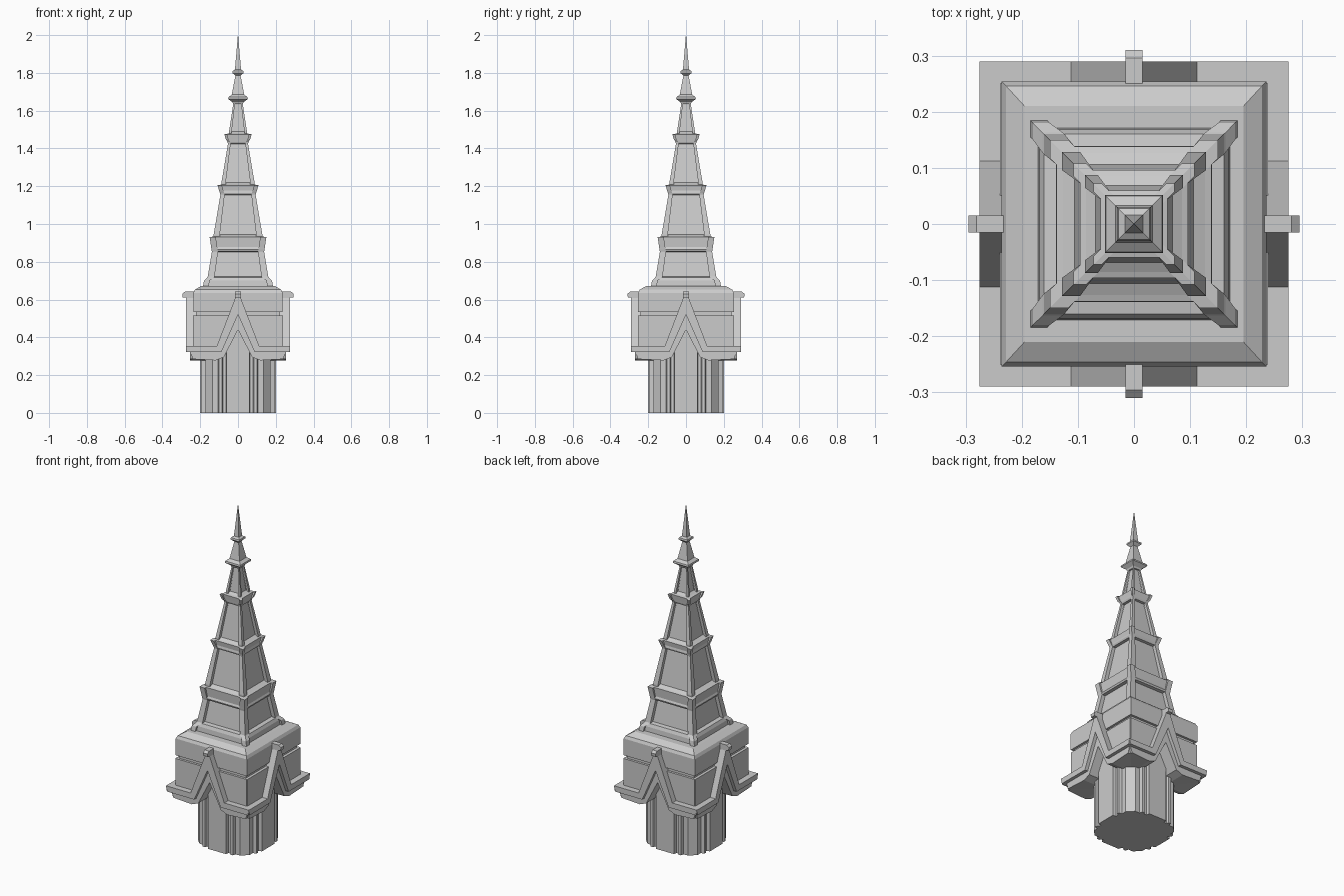
import bpy, bmesh, math
from mathutils import Matrix

if "Cube" in bpy.data.objects:
    bpy.data.objects.remove(bpy.data.objects["Cube"])


def finish(name, bm):
    bmesh.ops.recalc_face_normals(bm, faces=bm.faces)
    me = bpy.data.meshes.new(name)
    bm.to_mesh(me)
    bm.free()
    ob = bpy.data.objects.new(name, me)
    bpy.context.collection.objects.link(ob)
    return ob


def loft(name, rings):
    """Skin a stack of equal-length point rings, capped at both ends."""
    bm = bmesh.new()
    vs = [[bm.verts.new(p) for p in r] for r in rings]
    n = len(rings[0])
    for lo, hi in zip(vs, vs[1:]):
        for i in range(n):
            j = (i + 1) % n
            bm.faces.new((lo[i], lo[j], hi[j], hi[i]))
    bm.faces.new(vs[0][::-1])
    bm.faces.new(vs[-1])
    return finish(name, bm)


def four(points, z):
    """Repeat one side's plan points around the four sides."""
    out = []
    for k in range(4):
        c, s = round(math.cos(k * math.pi / 2)), round(math.sin(k * math.pi / 2))
        out += [(c * x - s * y, s * x + c * y, z) for x, y in points]
    return out


def rect(hx, hy, z):
    return [(-hx, -hy, z), (hx, -hy, z), (hx, hy, z), (-hx, hy, z)]


def plate(name, half, d0, d1, side):
    """Extrude a left-right symmetric (x, z) outline from depth d0 to d1, facing a side."""
    outline = half + [(-x, z) for x, z in half[::-1] if x > 0]
    ob = loft(name, [[(x, -d, z) for x, z in outline] for d in (d0, d1)])
    ob.data.transform(Matrix.Rotation(side * math.pi / 2, 4, 'Z'))
    return ob


# Fluted shaft with broad pilasters and chamfered corner pilasters
shaft_side = [(.2, -.075), (.2, .075), (.175, .083), (.175, .11), (.187, .118),
              (.118, .187), (.11, .175), (.083, .175)]
shaft_side = [(.2, -.06), (.2, .06), (.18, .063), (.18, .08), (.192, .085),
              (.192, .1), (.172, .105), (.172, .135), (.135, .172), (.105, .172),
              (.1, .192), (.085, .192), (.08, .18), (.063, .18)]
loft("shaft", [four(shaft_side, 0), four(shaft_side, .52)])

# Gabled block: four sides, each with wall, two moulding tiers and a finial
for side, tag in enumerate(("front", "right", "back", "left")):
    w, d = (.275, .29) if side % 2 == 0 else (.29, .275)
    wall = w - .04
    plate(tag + "_wall", [(0, .515), (wall, .515), (wall, .30), (.10, .30), (0, .46)],
          .13, d - .036, side)
    plate(tag + "_gable_moulding",
          [(0, .62), (.014, .61), (.112, .355), (w, .355), (w - .008, .322),
           (.088, .322), (0, .52)], .17, d, side)
    plate(tag + "_lower_moulding",
          [(0, .54), (.09, .335), (w - .02, .335), (w - .035, .285),
           (.118, .278), (.075, .295), (0, .44)], .15, d - .02, side)
    prof = [(.22, .58), (d - .005, .59), (d, .61), (d + .018, .612),
            (d + .02, .63), (d + .006, .642), (.22, .642)]
    fin = loft(tag + "_finial", [[(x, -q, z) for q, z in prof] for x in (-.015, .015)])
    fin.data.transform(Matrix.Rotation(side * math.pi / 2, 4, 'Z'))

# Recessed joint and bevelled upper slab
loft("block_joint", [rect(.222, .24, .50), rect(.222, .24, .56)])
loft("block_top", [rect(.236, .254, .535), rect(.236, .254, .635),
                   rect(.228, .246, .652), rect(.195, .21, .672)])


# Spire: corner ribs of half width a, panels set in at b, rib width w
def spire_ring(z, a, b, w):
    i = a - w
    return four([(a, -a), (a, -i), (b, -i), (b, i), (a, i)], z)


levels = [(.66, .187, .172, .03), (.70, .18, .168, .03), (.718, .163, .16, .036),
          (.722, .160, .136, .036)]
for z0, z1, horn in ((.865, .93, .150), (1.165, 1.205, .108), (1.435, 1.475, .072)):
    r0, r1 = .160 - (z0 - .72) * .149, .160 - (z1 - .72) * .149
    t = .034 * r0 / .16 + .003
    s = .55 + .45 * r0 / .16
    levels += [(z0 - .012, r0, r0 - .024 * s, t),
               (z0 - .01, r0, r0 - .003, t),
               (z0, r0 + .002, r0 + .001, t),
               (z0 + .012, horn - .008, horn - .016, t),
               (z1, horn, horn - .012, t),
               (z1 + .004, r1, r1 - .002, t),
               (z1 + .014, r1, r1 - .024 * s, t)]
levels += [(1.63, .026, .016, .009), (1.65, .022, .018, .009)]
loft("spire", [spire_ring(*l) for l in levels])

# Square pinnacle with two collars and a spike
pinnacle = [(1.635, .026), (1.645, .03), (1.662, .052), (1.672, .05), (1.685, .033),
            (1.785, .014), (1.80, .03), (1.81, .028), (1.818, .016), (2.0, .0008)]
loft("pinnacle", [rect(r, r, z) for z, r in pinnacle])
